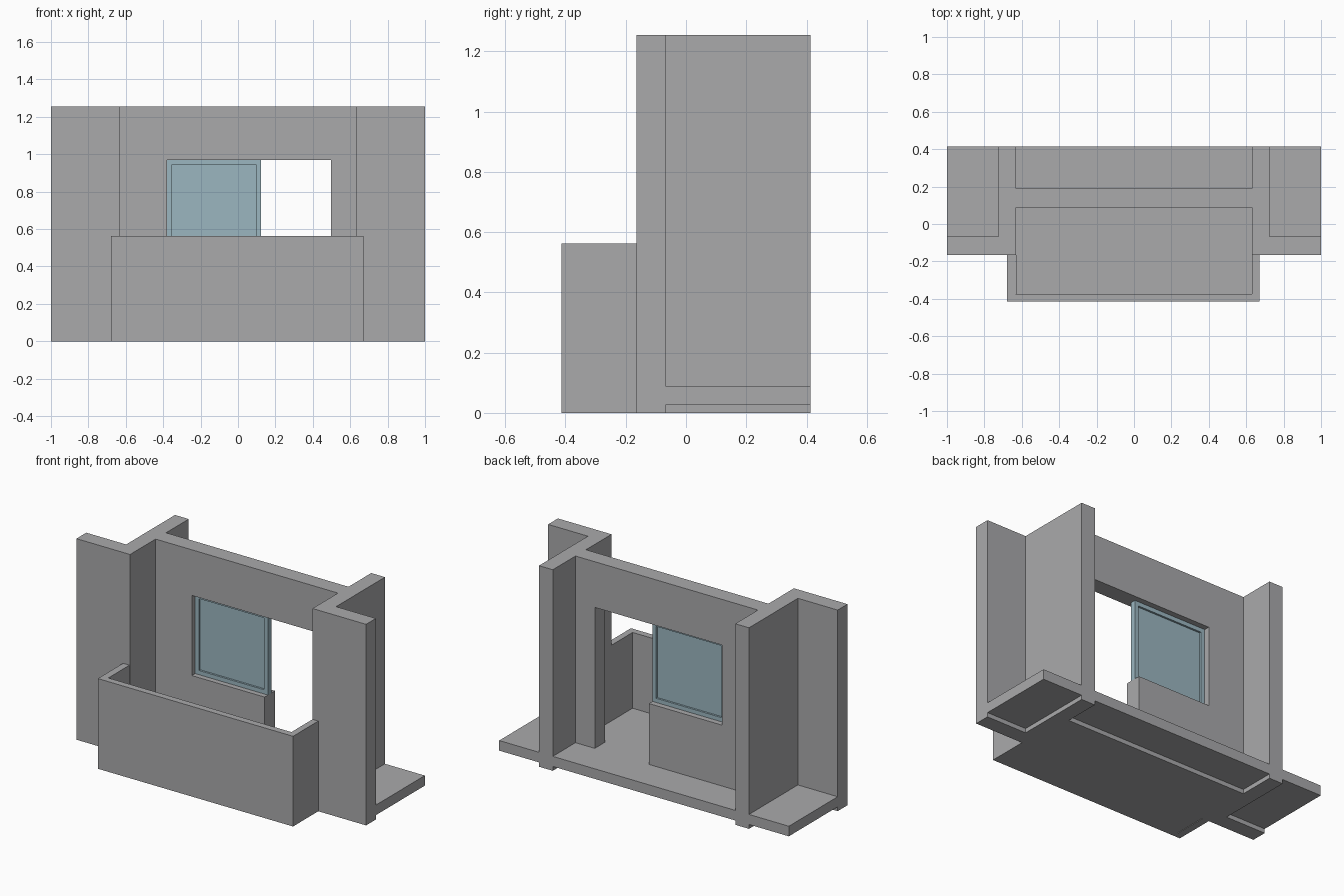
import bpy, bmesh
from mathutils import Vector

if "Cube" in bpy.data.objects:
    bpy.data.objects.remove(bpy.data.objects["Cube"])


def material(name, rgb):
    m = bpy.data.materials.new(name)
    m.diffuse_color = (*rgb, 1.0)
    m.use_nodes = True
    m.node_tree.nodes["Principled BSDF"].inputs["Base Color"].default_value = m.diffuse_color
    return m


CONCRETE = material("grey concrete", (0.40, 0.40, 0.41))
BLUE = material("window blue", (0.33, 0.47, 0.53))


def extrude(name, points, lo, hi, axis="z", mat=CONCRETE):
    """Extrude a flat outline along z (points are x, y) or along y (points are x, z)."""
    bm = bmesh.new()
    if axis == "z":
        verts = [bm.verts.new((a, b, lo)) for a, b in points]
        step = Vector((0, 0, hi - lo))
    else:
        verts = [bm.verts.new((a, lo, b)) for a, b in points]
        step = Vector((0, hi - lo, 0))
    face = bm.faces.new(verts)
    ext = bmesh.ops.extrude_face_region(bm, geom=[face], use_keep_orig=True)
    bmesh.ops.translate(bm, vec=step,
                        verts=[g for g in ext["geom"] if isinstance(g, bmesh.types.BMVert)])
    bmesh.ops.recalc_face_normals(bm, faces=bm.faces)
    mesh = bpy.data.meshes.new(name)
    bm.to_mesh(mesh)
    bm.free()
    mesh.materials.append(mat)
    obj = bpy.data.objects.new(name, mesh)
    bpy.context.collection.objects.link(obj)
    return obj


def rect(x0, x1, y0, y1):
    return [(x0, y0), (x1, y0), (x1, y1), (x0, y1)]


TOP, FLOOR, FRONT, BACK = 1.255, 0.09, -0.165, 0.414
IN, OUT = 0.63, 0.725   # faces of the cross walls

# Corner walls and outer floor slabs, mirrored left and right
for side, s in (("left", -1), ("right", 1)):
    outline = [(1, FRONT), (IN, FRONT), (IN, BACK), (OUT, BACK), (OUT, -0.068), (1, -0.068)]
    extrude(side + "_corner_wall", [(s * x, y) for x, y in outline], 0, TOP)
    extrude(side + "_outer_floor", [(s * x, y) for x, y in rect(OUT, 1, -0.068, BACK)], 0.027, FLOOR)

# Partition wall with joined door and window opening
W0, W1, SILL, HEAD, DOOR = -0.38, 0.123, 0.47, 0.97, 0.497
extrude("partition_wall",
        [(-IN, FLOOR), (W1, FLOOR), (W1, SILL), (W0, SILL), (W0, HEAD), (DOOR, HEAD),
         (DOOR, FLOOR), (IN, FLOOR), (IN, TOP), (-IN, TOP)], 0.087, 0.19, "y")

# Floors
extrude("balcony_floor", rect(-IN, IN, -0.373, 0.19), 0, FLOOR)
extrude("room_floor", rect(-IN, IN, 0.19, BACK), 0.027, FLOOR)

# Balcony parapet, U-shaped in plan
extrude("balcony_parapet",
        [(-0.678, FRONT), (-0.678, -0.414), (0.67, -0.414), (0.67, FRONT),
         (IN, FRONT), (IN, -0.373), (-0.634, -0.373), (-0.634, FRONT)], 0, 0.563)

# Window frame bars and recessed pane
B = 0.026
for name, r in (("frame_left", rect(W0, W0 + B, SILL, HEAD)),
                ("frame_right", rect(W1 - B, W1, SILL, HEAD)),
                ("frame_bottom", rect(W0 + B, W1 - B, SILL, SILL + B)),
                ("frame_top", rect(W0 + B, W1 - B, HEAD - B, HEAD))):
    extrude("window_" + name, r, 0.12, 0.155, "y", BLUE)
extrude("window_pane", rect(W0 + B, W1 - B, SILL + B, HEAD - B), 0.132, 0.143, "y", BLUE)
